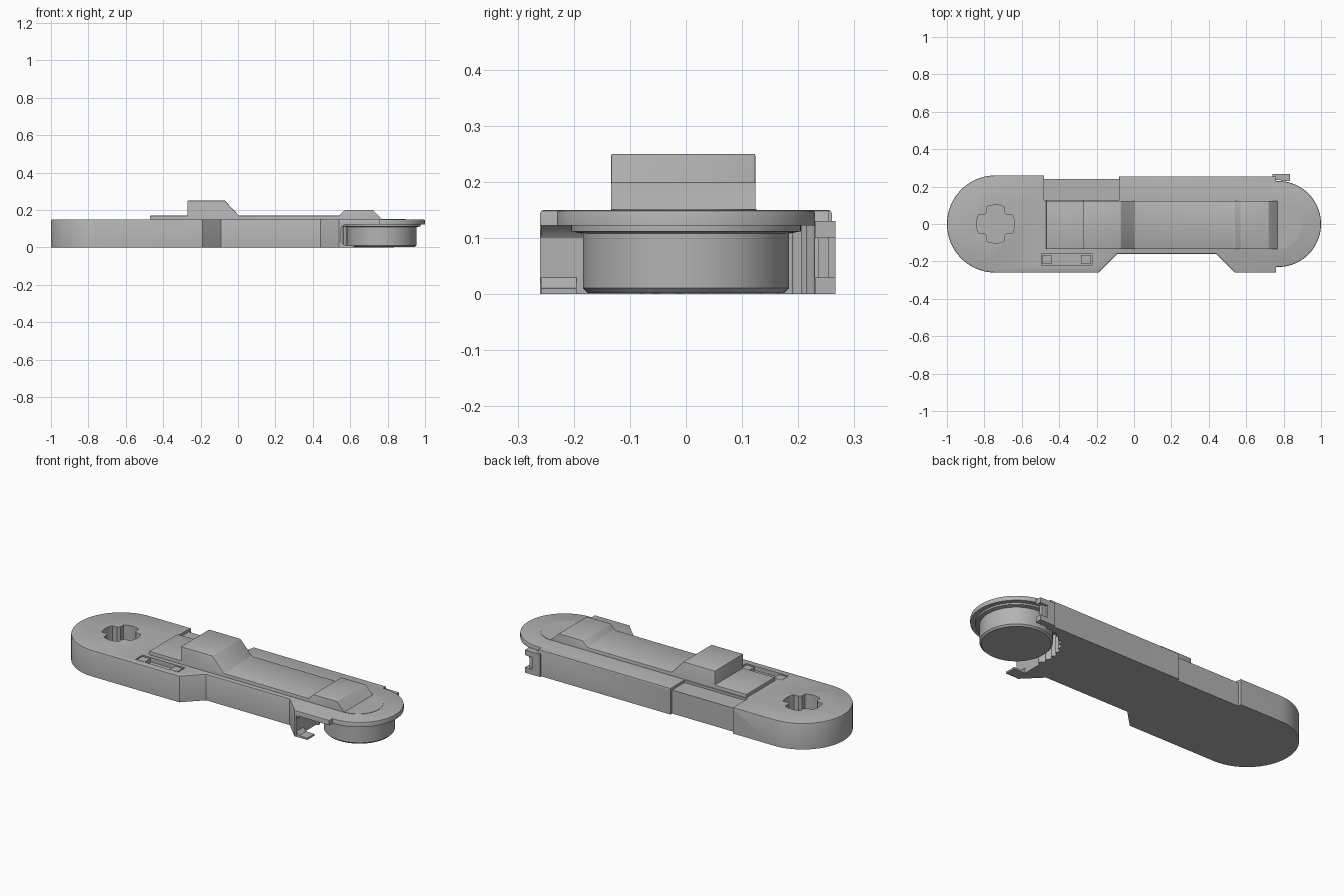
import bpy, bmesh, math
from mathutils import Vector

cube = bpy.data.objects.get("Cube")
if cube:
    bpy.data.objects.remove(cube, do_unlink=True)

grey = bpy.data.materials.new("mid grey")
grey.use_nodes = True
grey.diffuse_color = (0.45, 0.45, 0.45, 1)
grey.node_tree.nodes["Principled BSDF"].inputs["Base Color"].default_value = grey.diffuse_color
parts = []


def prism(name, outline, z0, z1, bevel=0.0, side=False):
    """Extrude an outline up, or an x-z outline along y when side is set."""
    bm = bmesh.new()
    place = (lambda a, b: (a, z0, b)) if side else (lambda a, b: (a, b, z0))
    push = Vector((0, z1 - z0, 0)) if side else Vector((0, 0, z1 - z0))
    base = bm.faces.new([bm.verts.new(place(a, b)) for a, b in outline])
    new = bmesh.ops.extrude_face_region(bm, geom=[base])["geom"]
    bmesh.ops.translate(bm, vec=push, verts=[v for v in new if isinstance(v, bmesh.types.BMVert)])
    bmesh.ops.recalc_face_normals(bm, faces=bm.faces)
    if bevel:
        if side:
            edges = [e for e in bm.edges if e.verts[0].co.z > 0.16 and e.verts[1].co.z > 0.16]
        else:
            edges = [e for e in bm.edges if all(v.co.z > z1 - 1e-4 for v in e.verts)]
        bmesh.ops.bevel(bm, geom=edges, offset=bevel, segments=2, profile=0.5, affect="EDGES")
    return finish(name, bm)


def finish(name, bm):
    mesh = bpy.data.meshes.new(name)
    bm.to_mesh(mesh)
    bm.free()
    mesh.materials.append(grey)
    obj = bpy.data.objects.new(name, mesh)
    bpy.context.collection.objects.link(obj)
    parts.append(obj)
    return obj


def rect(x0, x1, y0, y1):
    return [(x0, y0), (x1, y0), (x1, y1), (x0, y1)]


def arc(cx, cy, r, a0, a1, n, wave=0.0, teeth=0):
    pts = []
    for i in range(n + 1):
        a = math.radians(a0 + (a1 - a0) * i / n)
        rr = r + wave * math.cos(teeth * a)
        pts.append((cx + rr * math.cos(a), cy + rr * math.sin(a)))
    return pts


def cone_stack(name, cx, rings, n=64):
    """Solid of revolution around a vertical axis from (radius, z) rings."""
    bm = bmesh.new()
    loops = [[bm.verts.new((x, y, z)) for x, y in arc(cx, 0, r, 0, 360 - 360 / n, n - 1)]
             for r, z in rings]
    for low, high in zip(loops, loops[1:]):
        for i in range(n):
            j = (i + 1) % n
            bm.faces.new((low[i], low[j], high[j], high[i]))
    bm.faces.new(loops[0])
    bm.faces.new(loops[-1])
    bmesh.ops.recalc_face_normals(bm, faces=bm.faces)
    return finish(name, bm)


def cut(target, cutter):
    mod = target.modifiers.new("cut", "BOOLEAN")
    mod.operation = "DIFFERENCE"
    mod.solver = "EXACT"
    mod.object = cutter
    cutter.hide_render = True
    bpy.context.view_layer.objects.active = target
    bpy.ops.object.modifier_apply(modifier=mod.name)
    parts.remove(cutter)
    bpy.data.objects.remove(cutter, do_unlink=True)


# Main housing: long rounded bar with a waist in front
outline = (arc(-0.74, 0, 0.26, 90, 270, 40)
           + [(-0.19, -0.26), (-0.09, -0.16), (0.44, -0.16), (0.54, -0.26), (0.76, -0.26), (0.76, -0.23)]
           + arc(0.77, 0, 0.23, -90, 90, 40)
           + [(0.76, 0.23), (0.76, 0.255), (-0.08, 0.255)])
outline += [(-0.08, 0.24), (-0.48, 0.24), (-0.48, 0.26)]
housing = prism("housing", outline, 0, 0.15, bevel=0.006)

# Scalloped bay around the knob, open in front and at the end
bay = arc(0.77, 0, 0.222, 90, 200, 120, wave=0.007, teeth=32)
bay += [(0.55, -0.08), (0.55, -0.3), (1.1, -0.3), (1.1, 0.3), (0.77, 0.3)]
cut(housing, prism("bay_cutter", bay, -0.1, 0.122))

# Lowered ledge at the back
cut(housing, prism("ledge_cutter", rect(-0.48, -0.08, 0.128, 0.3), 0.135, 0.3))

# Cross-shaped socket with rounded arm ends
cross = []
for quarter in range(4):
    for x, y in arc(0, 0, 0.102, -28, 28, 8) + [(0.06, 0.048), (0.048, 0.06)]:
        a = quarter * math.pi / 2
        cross.append((-0.74 + x * math.cos(a) - y * math.sin(a), x * math.sin(a) + y * math.cos(a)))
cut(housing, prism("socket_cutter", cross, 0.03, 0.3))

# Small slot with two end blocks
cut(housing, prism("slot_cutter", rect(-0.495, -0.225, -0.222, -0.158), 0.125, 0.3))
for name, x in (("slot_block_right", -0.49), ("slot_block_left", -0.283)):
    prism(name, rect(x, x + 0.05, -0.215, -0.165), 0.12, 0.147)

# Sliding bar with grip and end ramp
slider = [(-0.47, 0.14), (-0.47, 0.17), (-0.27, 0.17), (-0.27, 0.25), (-0.07, 0.25), (0.005, 0.17),
          (0.54, 0.17), (0.57, 0.2), (0.72, 0.2), (0.77, 0.15), (0.77, 0.14)]
prism("slider", slider, -0.134, 0.124, bevel=0.004, side=True)

# Round inlay at the end of the slider
prism("end_inlay", arc(0.765, -0.004, 0.13, -90, 90, 32), 0.14, 0.152)

# Knob under the rounded end, with a flared collar
cone_stack("knob", 0.77, [(0.175, 0.002), (0.184, 0.011), (0.184, 0.108), (0.205, 0.112), (0.205, 0.13)])

# Clip on the back corner: web with two tabs
prism("clip_web", rect(0.74, 0.79, 0.235, 0.266), 0, 0.13)
for name, z in (("clip_tab_lower", 0), ("clip_tab_upper", 0.1)):
    prism(name, rect(0.785, 0.835, 0.23, 0.266), z, z + 0.03)
prism("clip_bridge", rect(0.785, 0.815, 0.235, 0.255), 0.01, 0.12)

# Lip of the hook on the front corner
prism("hook_lip", [(0.54, 0), (0.62, 0), (0.62, 0.01), (0.57, 0.012), (0.55, 0.03), (0.54, 0.03)],
      -0.258, -0.195, side=True)
prism("hook_top", [(0.54, 0.125), (0.58, 0.125), (0.56, 0.115), (0.55, 0.1), (0.54, 0.1)],
      -0.258, -0.08, side=True)

# Shading
bpy.ops.object.select_all(action="DESELECT")
for obj in parts:
    obj.select_set(True)
bpy.context.view_layer.objects.active = housing
bpy.ops.object.shade_smooth_by_angle(angle=math.radians(30))
